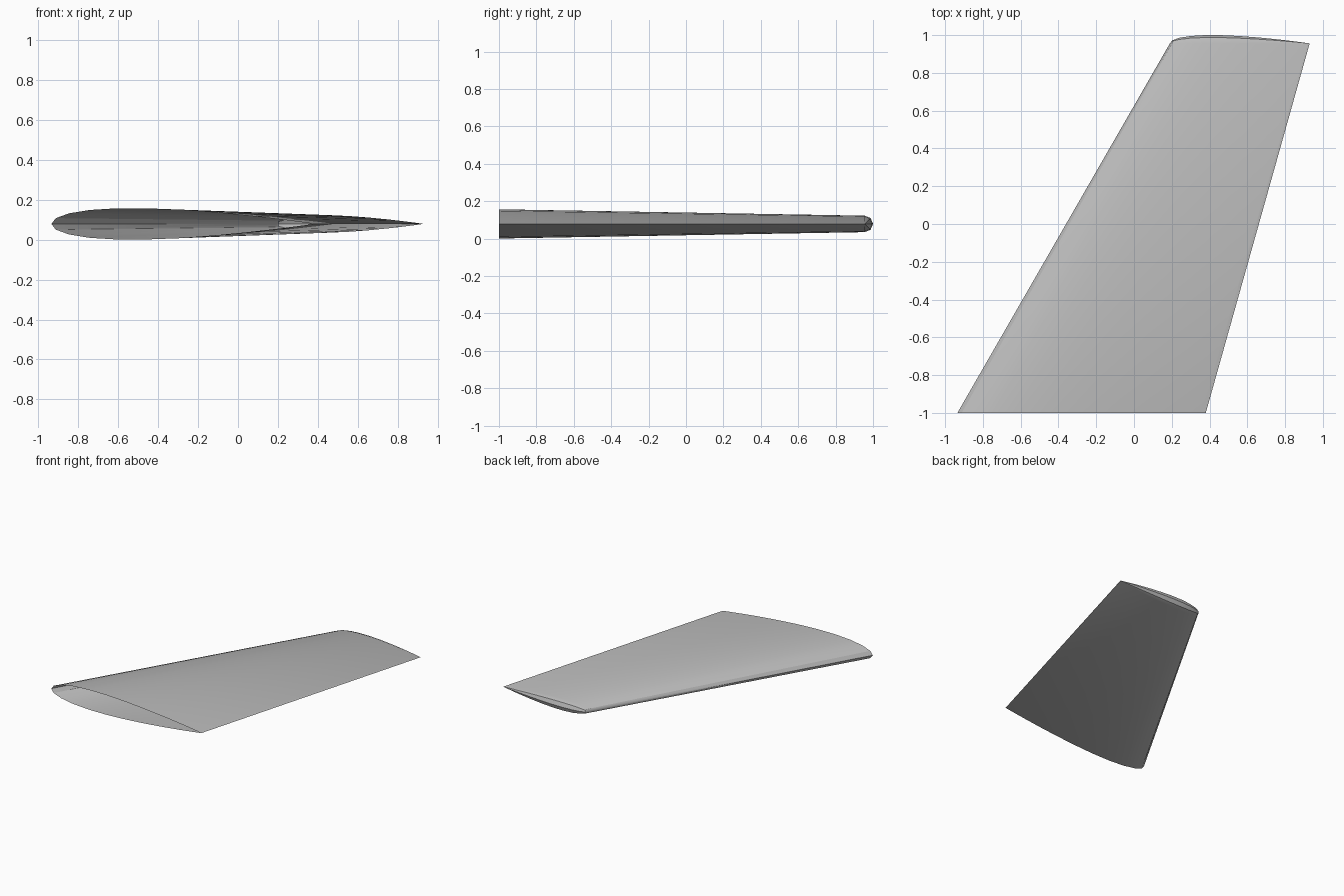
import bpy
import bmesh
from math import cos, sin, pi, sqrt, radians

cube = bpy.data.objects.get("Cube")
if cube:
    bpy.data.objects.remove(cube, do_unlink=True)

STATIONS = 12      # chordwise panels
CAP_STEPS = 4      # panels around the rounded tip
MID_Z = 0.079
ROOT = dict(y=-1.0, lead=-0.935, trail=0.38)
TIP = dict(y=0.956, lead=0.19, trail=0.93)


def half_thickness(t):
    """Symmetric aerofoil half thickness for a chord of one."""
    return 0.6 * (0.2969 * sqrt(t) - 0.126 * t - 0.3516 * t**2
                  + 0.2843 * t**3 - 0.1036 * t**4)


def section_point(section, t, angle):
    """Point at chord fraction t, swung around the chord line by angle."""
    chord = section["trail"] - section["lead"]
    r = half_thickness(t) * chord
    return (section["lead"] + t * chord,
            section["y"] + r * sin(angle),
            MID_Z + r * cos(angle))


# Plain grey skin
grey = bpy.data.materials.new("wing grey")
grey.use_nodes = True
colour = (0.5, 0.5, 0.5, 1.0)
grey.diffuse_color = colour
grey.node_tree.nodes["Principled BSDF"].inputs["Base Color"].default_value = colour

# Each strip runs root top -> around the tip -> root bottom; the root is open
bm = bmesh.new()
strips = []
for i in range(STATIONS + 1):
    t = (1 - cos(pi * i / STATIONS)) / 2
    points = [section_point(ROOT, t, 0)]
    points += [section_point(TIP, t, pi * k / CAP_STEPS) for k in range(CAP_STEPS + 1)]
    points.append(section_point(ROOT, t, pi))
    strips.append([bm.verts.new(p) for p in points])

for a, b in zip(strips, strips[1:]):
    for j in range(len(a) - 1):
        bm.faces.new((a[j], b[j], b[j + 1], a[j + 1]))

# Join the skins along the leading and trailing edges
bmesh.ops.remove_doubles(bm, verts=bm.verts, dist=0.0002)

mesh = bpy.data.meshes.new("wing")
bm.to_mesh(mesh)
bm.free()
mesh.materials.append(grey)
wing = bpy.data.objects.new("wing", mesh)
bpy.context.collection.objects.link(wing)

bpy.ops.object.select_all(action="DESELECT")
wing.select_set(True)
bpy.context.view_layer.objects.active = wing
bpy.ops.object.shade_smooth_by_angle(angle=radians(30))
